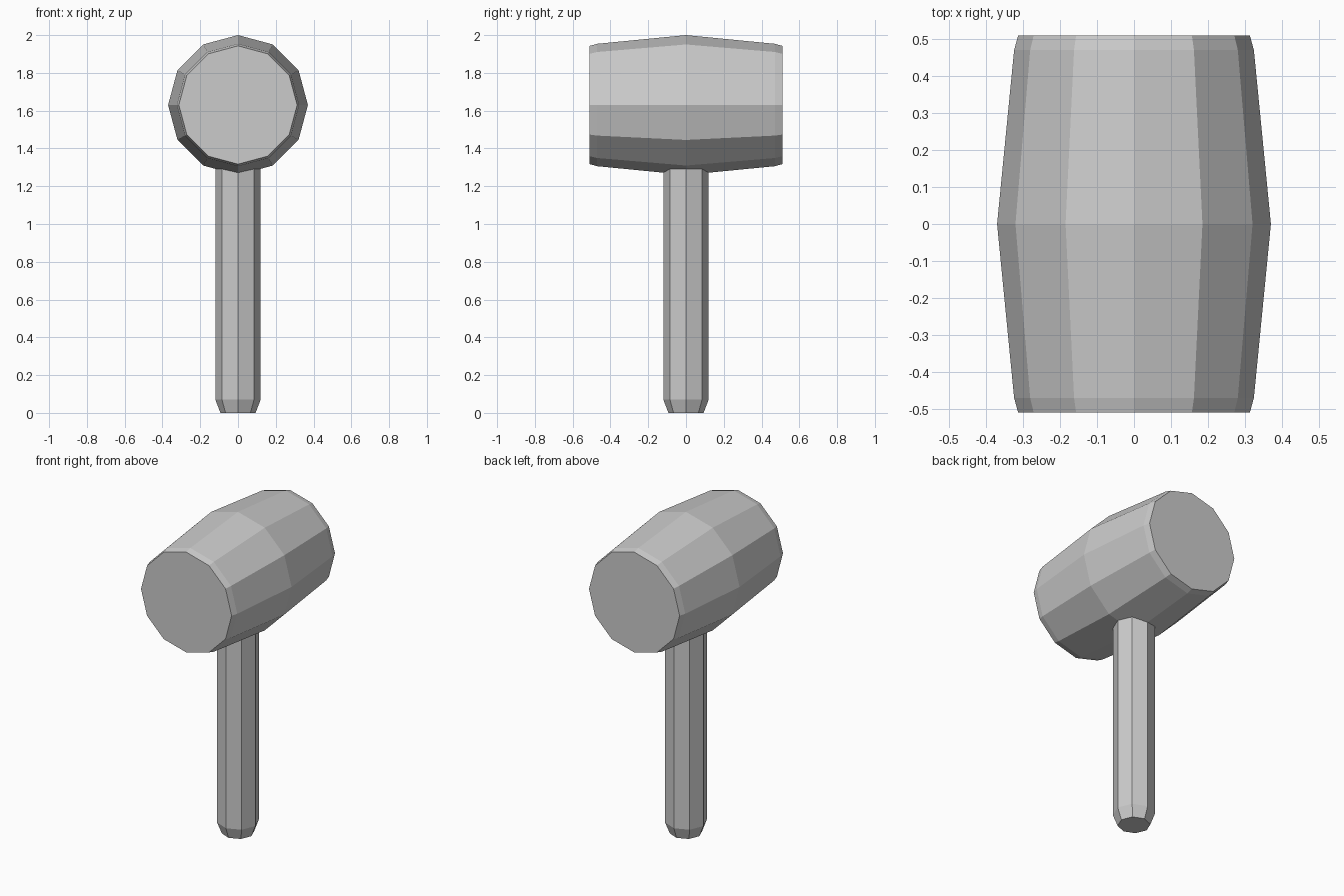
import bpy, bmesh
from math import sin, cos, tau

if "Cube" in bpy.data.objects:
    bpy.data.objects.remove(bpy.data.objects["Cube"])


def lathe(name, profile, sides, place):
    """Capped faceted solid: profile is (radius, distance along axis)."""
    bm = bmesh.new()
    rings = [[bm.verts.new(place(r * cos(tau * i / sides), r * sin(tau * i / sides), d))
              for i in range(sides)] for r, d in profile]
    for a, b in zip(rings, rings[1:]):
        for i in range(sides):
            j = (i + 1) % sides
            bm.faces.new((a[i], a[j], b[j], b[i]))
    bm.faces.new(rings[0])
    bm.faces.new(rings[-1])
    bmesh.ops.recalc_face_normals(bm, faces=bm.faces)
    mesh = bpy.data.meshes.new(name)
    bm.to_mesh(mesh)
    bm.free()
    obj = bpy.data.objects.new(name, mesh)
    bpy.context.collection.objects.link(obj)
    return obj


# Barrel-shaped mallet head, axis along y, chamfered rims
half = [(0.313, 0.51), (0.324, 0.47)]
head_profile = [(r, -y) for r, y in half] + [(0.37, 0)] + half[::-1]
lathe("mallet_head", head_profile, 12, lambda u, v, d: (u, d, 1.63 + v))

# Octagonal handle with a chamfered foot, top sunk into the head
lathe("handle", [(0.093, 0), (0.12, 0.07), (0.12, 1.36)], 8, lambda u, v, d: (u, v, d))
